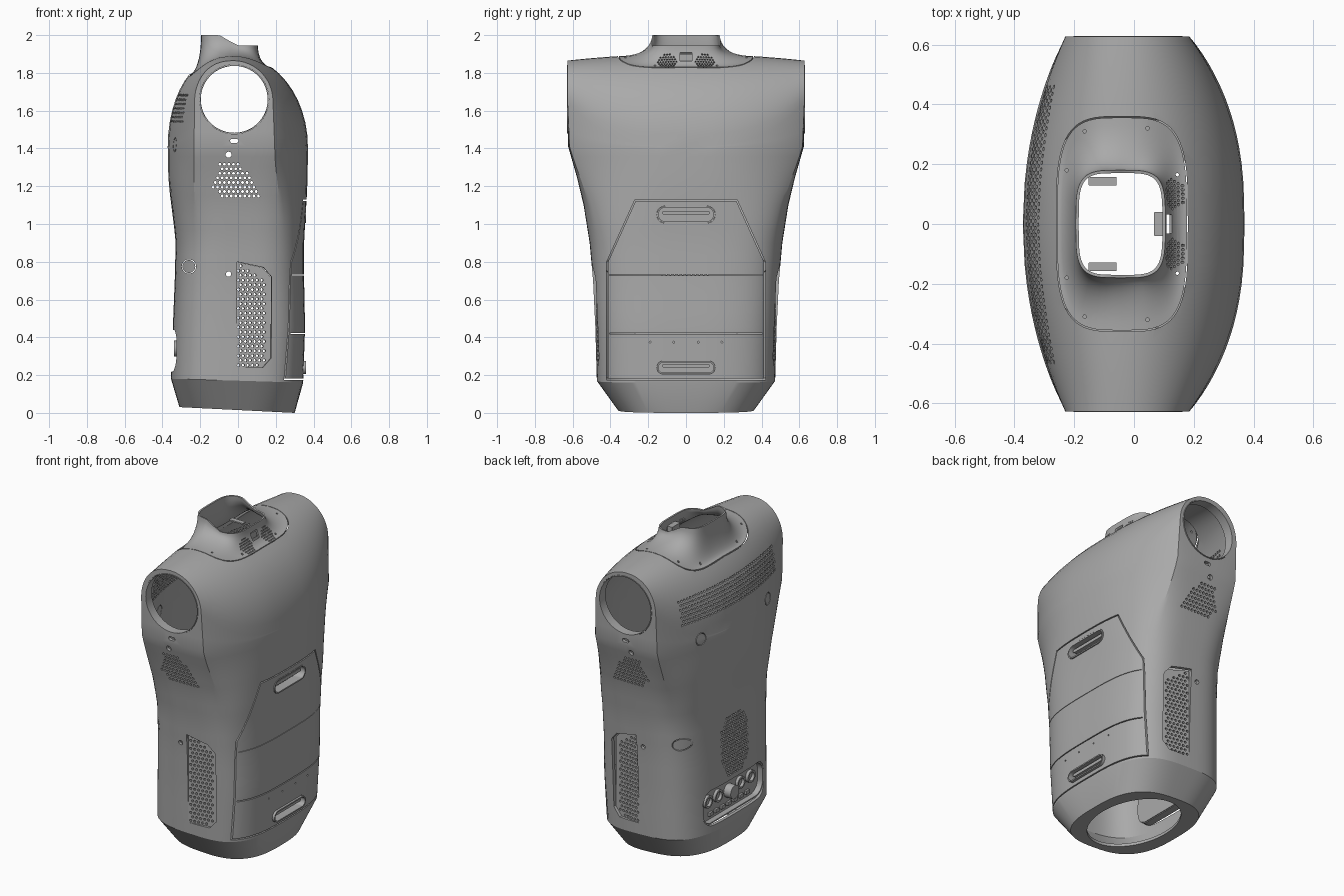
import bpy, bmesh
from math import sin, cos, pi, radians, atan2, sqrt
from mathutils import Matrix, Vector

if "Cube" in bpy.data.objects:
    bpy.data.objects.remove(bpy.data.objects["Cube"])

grey = bpy.data.materials.new("shell grey")
grey.use_nodes = True
grey.diffuse_color = (0.4, 0.4, 0.4, 1)
grey.node_tree.nodes["Principled BSDF"].inputs["Base Color"].default_value = (0.4, 0.4, 0.4, 1)


# ---------- helpers ----------
def finish(bm, name, helper=False):
    bmesh.ops.remove_doubles(bm, verts=bm.verts, dist=1e-5)
    bmesh.ops.dissolve_degenerate(bm, edges=bm.edges, dist=1e-6)
    bmesh.ops.recalc_face_normals(bm, faces=bm.faces)
    mesh = bpy.data.meshes.new(name)
    bm.to_mesh(mesh)
    bm.free()
    ob = bpy.data.objects.new(name, mesh)
    bpy.context.collection.objects.link(ob)
    mesh.materials.append(grey)
    ob.hide_render = helper
    return ob


def activate(ob):
    bpy.ops.object.select_all(action='DESELECT')
    ob.select_set(True)
    bpy.context.view_layer.objects.active = ob


def smooth(ob, angle=20):
    activate(ob)
    bpy.ops.object.shade_smooth_by_angle(angle=radians(angle))


def cut(ob, bm_cutter):
    cutter = finish(bm_cutter, "cutter", True)
    mod = ob.modifiers.new("cut", 'BOOLEAN')
    mod.operation, mod.solver, mod.object = 'DIFFERENCE', 'EXACT', cutter
    activate(ob)
    bpy.ops.object.modifier_apply(modifier="cut")
    bpy.data.objects.remove(cutter)


def thicken(ob, t):
    mod = ob.modifiers.new("wall", 'SOLIDIFY')
    mod.thickness, mod.offset = t, -1
    activate(ob)
    bpy.ops.object.modifier_apply(modifier="wall")


def frame(u, v, w, origin=(0, 0, 0)):
    m = Matrix((u, v, w)).transposed().to_4x4()
    m.translation = Vector(origin)
    return m


def bridge(bm, a, b):
    for i in range(len(a)):
        j = (i + 1) % len(a)
        bm.faces.new((a[i], a[j], b[j], b[i]))


def loop(bm, pts, w, m):
    return [bm.verts.new(m @ Vector((u, v, w))) for u, v in pts]


def prism(bm, pts, w0, w1, m):
    a, b = loop(bm, pts, w0, m), loop(bm, pts, w1, m)
    bm.faces.new(a)
    bm.faces.new(b)
    bridge(bm, a, b)


def band(bm, outer, inner, w0, w1, m):
    r = [loop(bm, p, w, m) for p, w in ((outer, w0), (outer, w1), (inner, w1), (inner, w0))]
    for k in range(4):
        bridge(bm, r[k], r[(k + 1) % 4])


def circle(u, v, r, n=32):
    return [(u + r * cos(2 * pi * i / n), v + r * sin(2 * pi * i / n)) for i in range(n)]


def rrect(u, v, hw, hh, r, seg=8):
    pts = []
    for k, (sx, sy) in enumerate(((1, 1), (-1, 1), (-1, -1), (1, -1))):
        for i in range(seg + 1):
            a = (k + i / seg) * pi / 2
            pts.append((u + sx * (hw - r) + r * cos(a), v + sy * (hh - r) + r * sin(a)))
    # straight-sided slots have coincident corner points
    return [p for i, p in enumerate(pts)
            if abs(p[0] - pts[i - 1][0]) + abs(p[1] - pts[i - 1][1]) > 1e-5]


def inside(p, poly):
    hit = False
    for i, (x1, y1) in enumerate(poly):
        x0, y0 = poly[i - 1]
        if (y0 > p[1]) != (y1 > p[1]) and p[0] < x0 + (p[1] - y0) / (y1 - y0) * (x1 - x0):
            hit = not hit
    return hit


def perforate(bm, poly, step, r, w0, w1, m):
    us, vs = [p[0] for p in poly], [p[1] for p in poly]
    for row in range(int((max(vs) - min(vs)) / step) + 1):
        for col in range(int((max(us) - min(us)) / step) + 2):
            p = (min(us) + (col + row % 2 / 2) * step + 0.003, min(vs) + row * step + 0.003)
            if inside(p, poly):
                prism(bm, circle(*p, r, 6), w0, w1, m)


def power(c, e):
    return abs(c) ** e * (1 if c > 0 else -1)


def superellipse(cx, a, b, n, count):
    return [(cx + a * power(cos(2 * pi * i / count), 2 / n),
             b * power(sin(2 * pi * i / count), 2 / n)) for i in range(count)]


RIGHT = frame((0, 1, 0), (0, 0, 1), (1, 0, 0))
LEFT = frame((0, 1, 0), (0, 0, 1), (-1, 0, 0))
ENDS = {s: frame((1, 0, 0), (0, 0, 1), (0, s, 0)) for s in (-1, 1)}
TOP = Matrix.Identity(4)
N, C, HALF, EXP = 96, -0.025, 0.627, 2 / 3.4


# ---------- shoulder dome maths ----------
def plan_x(y, side):
    f = abs(y) / HALF
    return 0.37 - 0.185 * f ** 2.5 if side > 0 else -0.372 + 0.142 * f ** 2


def spring(y):
    return 1.41 + 0.24 * (abs(y) / HALF) ** 3


def crown(y):
    return 1.9 - 0.035 * (y / HALF) ** 2


def dome_z(x, y):
    side = 1 if x > C else -1
    f = min(1, (x - C) / (plan_x(y, side) - C)) ** (1 if side > 0 else 1 / 0.85)
    return spring(y) + (crown(y) - spring(y)) * sqrt(max(0, 1 - f * f))


def plan_point(i):
    t = 2 * pi * i / N
    ct, st = cos(t), sin(t)
    side = 1 if ct > 0 else -1
    if atan2(abs(st), abs(ct)) <= radians(60.01):
        y = power(st, EXP) / sin(pi / 3) ** EXP * HALF
        y = max(-HALF, min(HALF, y))
        return plan_x(y, side), y
    return C + (plan_x(HALF, side) - C) * (abs(ct) / 0.5) ** EXP, HALF * (1 if st > 0 else -1)


# ---------- torso shell: height, back x, front x, half depth, squareness ----------
sections = [(0, -0.31, 0.30, 0.36, 2.8), (0.16, -0.355, 0.345, 0.472, 3.3),
            (0.45, -0.345, 0.355, 0.48, 3.4), (0.7, -0.335, 0.35, 0.492, 3.4),
            (0.9, -0.33, 0.35, 0.51, 3.4), (1.1, -0.345, 0.358, 0.542, 3.4),
            (1.25, -0.362, 0.365, 0.578, 3.4), (1.41, -0.372, 0.37, 0.624, 3.4)]
plan = [plan_point(i) for i in range(N)]
rings = []
for k, sec in enumerate(sections):
    prev = sections[max(0, k - 1)]
    for j in range(1 if k < 2 else 3):
        f = 1 if k < 2 else (j + 1) / 3
        z, xl, xr, b, n = (p + (q - p) * f for p, q in zip(prev, sec))
        s = max(0, (z - 0.9) / 0.51)
        s = 0.85 * s * s * (3 - 2 * s)
        tilt = 0.05 if k == 0 else 0.03 if k == 1 else 0
        ring = []
        for (ex, ey), (px, py) in zip(superellipse((xl + xr) / 2, (xr - xl) / 2, b, n, N), plan):
            y = ey + (py * b / HALF - ey) * s
            x = ex + (px - ex) * s
            ring.append((x, y, z + tilt * (xr - x)))
        rings.append(ring)
base = rings[-1]
for f in (1 / 3, 2 / 3, 1):
    rings.append([(x + (px - x) * f, y + (py - y) * f, z + (spring(py) - z) * f)
                  for (x, y, z), (px, py) in zip(base, plan)])
for k in range(1, 13):
    a = pi / 2 * k / 12
    rings.append([(C + (px - C) * max(0, cos(a)) ** (1 if px > C else 0.85), py,
                   spring(py) + (crown(py) - spring(py)) * sin(a)) for px, py in plan])
bm = bmesh.new()
loops = [[bm.verts.new(p) for p in ring] for ring in rings]
for a, b in zip(loops, loops[1:]):
    bridge(bm, a, b)
bm.faces.new(loops[0])
bmesh.ops.remove_doubles(bm, verts=bm.verts, dist=1e-4)
torso = finish(bm, "torso_shell")
thicken(torso, 0.02)

# ---------- large openings: neck, base, arms, handles, service bay ----------
vent_pocket = [(-0.01, 0.24), (0.13, 0.24), (0.175, 0.29), (0.175, 0.72), (0.13, 0.77), (-0.01, 0.8)]
tilt = radians(9)
POCKET = {s: frame((cos(tilt), -s * sin(tilt), 0), (0, 0, 1), (sin(tilt), s * cos(tilt), 0),
                   (0, s * 0.472, 0)) for s in (-1, 1)}
handles = [(1.05, 0.045), (0.24, 0.036)]
bm = bmesh.new()
prism(bm, superellipse(-0.04, 0.22, 0.36, 3.6, 64), 1.72, 2.1, TOP)
prism(bm, superellipse(0, 0.23, 0.31, 2, 64), -0.1, 0.1, TOP)
for z, h in handles:
    prism(bm, rrect(0, z, 0.155, h, h), 0.25, 0.45, RIGHT)
prism(bm, rrect(0, 0.33, 0.3, 0.11, 0.08), 0.24, 0.45, LEFT)
for s in (-1, 1):
    prism(bm, circle(-0.02, 1.66, 0.183, 64), 0.5, 0.7, ENDS[s])
    prism(bm, vent_pocket, -0.08, 0.1, POCKET[s])
cut(torso, bm)

# ---------- seams, vents and fixings ----------
bm = bmesh.new()
door = [(-0.42, 0.175), (0.42, 0.175), (0.42, 0.8), (0.27, 1.13), (-0.27, 1.13), (-0.42, 0.8)]
band(bm, door, [(u * 0.985, 0.65 + (v - 0.65) * 0.985) for u, v in door], 0.2, 0.45, RIGHT)
for z, t in ((0.42, 0.003), (0.73, 0.0015)):
    prism(bm, [(-0.405, z - t), (0.405, z - t), (0.405, z + t), (-0.405, z + t)], 0.2, 0.45, RIGHT)
for y in (-0.19, -0.065, 0.065, 0.19):
    prism(bm, circle(y, 0.375, 0.005, 8), 0.25, 0.45, RIGHT)
perforate(bm, [(-0.465, 1.54), (0.465, 1.54), (0.465, 1.69), (-0.465, 1.69)], 0.023, 0.007, 0.2, 0.45, LEFT)
perforate(bm, [(-0.07, 0.47), (0.07, 0.47), (0.13, 0.55), (0.13, 0.76), (0.07, 0.84), (-0.07, 0.84),
               (-0.13, 0.76), (-0.13, 0.55)], 0.022, 0.007, 0.2, 0.45, LEFT)
for s in (-1, 1):
    end = ENDS[s]
    perforate(bm, [(-0.1, 1.145), (0.12, 1.145), (0.01, 1.335), (-0.09, 1.335), (-0.135, 1.2)],
              0.024, 0.008, 0.4, 0.7, end)
    prism(bm, circle(-0.05, 0.735, 0.014, 16), 0.4, 0.6, end)
    prism(bm, circle(-0.05, 1.367, 0.016, 16), 0.45, 0.7, end)
    prism(bm, rrect(-0.02, 1.44, 0.022, 0.011, 0.011), 0.5, 0.7, end)
    band(bm, circle(-0.26, 0.775, 0.038), circle(-0.26, 0.775, 0.034), 0.2, 0.6, end)
    band(bm, circle(s * 0.33, 1.42, 0.038), circle(s * 0.33, 1.42, 0.034), 0.2, 0.45, LEFT)
cut(torso, bm)
smooth(torso)

# ---------- neck collar ----------
low = superellipse(-0.04, 0.217, 0.356, 3.6, 64)
high = superellipse(-0.045, 0.15, 0.18, 4, 64)
bm = bmesh.new()
loops = []
for k in range(11):
    a = pi / 2 * k / 10
    ring = []
    for (x0, y0), (x1, y1) in zip(low, high):
        f = min(1, max(0, (x1 + 0.11) / 0.12))
        top = 2.0 - 0.055 * f * f * (3 - 2 * f)
        z0 = dome_z(x0, y0)
        ring.append(bm.verts.new((x0 + (x1 - x0) * sin(a), y0 + (y1 - y0) * sin(a),
                                  z0 + (top - z0) * (1 - cos(a)))))
    loops.append(ring)
for a, b in zip(loops, loops[1:]):
    bridge(bm, a, b)
neck = finish(bm, "neck_collar")
if sum(p.normal.z * p.area for p in neck.data.polygons) < 0:
    neck.data.flip_normals()
thicken(neck, 0.01)
bm = bmesh.new()
FAN = frame((0, 1, 0), (-0.6, 0, 0.8), (0.8, 0, 0.6), (0.135, 0, 1.855))
for s in (-1, 1):
    perforate(bm, circle(s * 0.1, 0, 0.052, 24), 0.014, 0.0048, -0.05, 0.06, FAN)
    for x, y in ((-0.165, 0.31), (0.045, 0.32), (0.145, 0.165), (-0.225, 0.18)):
        prism(bm, circle(x, s * y, 0.006, 8), 1.7, 2.05, TOP)
prism(bm, rrect(0, 0.035, 0.032, 0.024, 0.004), -0.05, 0.06, FAN)
cut(neck, bm)
smooth(neck, 30)

# ---------- inner neck brackets ----------
bm = bmesh.new()
for s in (-1, 1):
    prism(bm, rrect(-0.105, s * 0.143, 0.047, 0.015, 0.004), 1.855, 1.863, TOP)
prism(bm, rrect(0.085, 0, 0.018, 0.04, 0.003), 1.86, 1.9, TOP)
finish(bm, "neck_brackets")

# ---------- arm collars and recessed side grilles ----------
for s, side in ((-1, "front"), (1, "back")):
    bm = bmesh.new()
    band(bm, circle(-0.02, 1.66, 0.182, 64), circle(-0.02, 1.66, 0.177, 64), 0.57, 0.629, ENDS[s])
    smooth(finish(bm, side + "_arm_collar"), 30)
    bm = bmesh.new()
    prism(bm, vent_pocket, -0.02, 0, POCKET[s])
    grille = finish(bm, side + "_grille")
    bm = bmesh.new()
    perforate(bm, [(0, 0.25), (0.12, 0.25), (0.15, 0.29), (0.15, 0.7), (0, 0.79)],
              0.025, 0.008, -0.05, 0.05, POCKET[s])
    cut(grille, bm)

# ---------- door handles ----------
for (z, h), name in zip(handles, ("upper_handle", "lower_handle")):
    bm = bmesh.new()
    band(bm, rrect(0, z, 0.154, h - 0.001, h - 0.001), rrect(0, z, 0.146, h - 0.009, h - 0.009),
         0.3, 0.361, RIGHT)
    prism(bm, rrect(0, z, 0.15, h - 0.004, h - 0.004), 0.295, 0.302, RIGHT)
    prism(bm, rrect(0, z + 0.01, 0.125, 0.01, 0.009), 0.315, 0.345, RIGHT)
    smooth(finish(bm, name), 30)

# ---------- service bay with knob and sockets ----------
bm = bmesh.new()
band(bm, rrect(0, 0.33, 0.299, 0.109, 0.079), rrect(0, 0.33, 0.291, 0.101, 0.071), 0.28, 0.325, LEFT)
prism(bm, rrect(0, 0.33, 0.295, 0.105, 0.075), 0.275, 0.29, LEFT)
smooth(finish(bm, "bay_housing"), 30)
bm = bmesh.new()
prism(bm, circle(0, 0.34, 0.042), 0.28, 0.338, LEFT)
for y in (-0.21, -0.11, 0.11, 0.21):
    band(bm, circle(y, 0.35, 0.038), circle(y, 0.35, 0.026), 0.28, 0.308, LEFT)
for k in range(-3, 4):
    prism(bm, rrect(k * 0.06, 0.262, 0.018, 0.011, 0.003), 0.28, 0.303, LEFT)
smooth(finish(bm, "bay_connectors"), 30)
